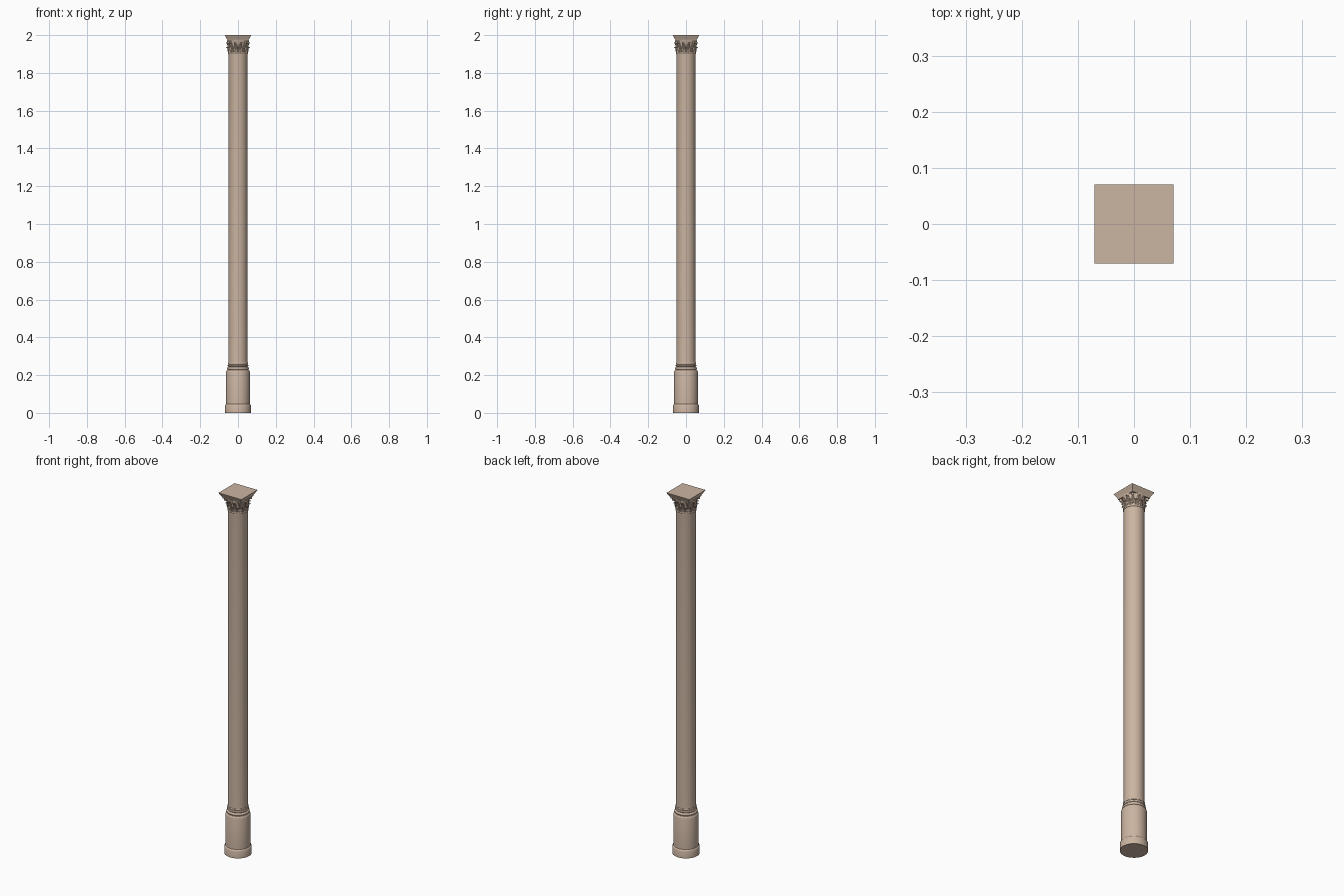
import bpy, bmesh, math

if "Cube" in bpy.data.objects:
    bpy.data.objects.remove(bpy.data.objects["Cube"])

stone = bpy.data.materials.new("stone")
stone.diffuse_color = (0.60, 0.46, 0.36, 1)
stone.use_nodes = True
stone.node_tree.nodes["Principled BSDF"].inputs["Base Color"].default_value = stone.diffuse_color


def finish(name, bm, angle=35):
    bmesh.ops.recalc_face_normals(bm, faces=bm.faces)
    me = bpy.data.meshes.new(name)
    bm.to_mesh(me)
    bm.free()
    ob = bpy.data.objects.new(name, me)
    bpy.context.collection.objects.link(ob)
    me.materials.append(stone)
    bpy.ops.object.select_all(action='DESELECT')
    ob.select_set(True)
    bpy.context.view_layer.objects.active = ob
    bpy.ops.object.shade_smooth_by_angle(angle=math.radians(angle))
    return ob


def stack(name, levels, sides, turn=0.0):
    """Rings of (radius, z) joined into a closed solid."""
    bm = bmesh.new()
    rings = []
    for r, z in levels:
        rings.append([bm.verts.new((r * math.cos(turn + 2 * math.pi * i / sides),
                                    r * math.sin(turn + 2 * math.pi * i / sides), z))
                      for i in range(sides)])
    for a, b in zip(rings, rings[1:]):
        for i in range(sides):
            j = (i + 1) % sides
            bm.faces.new((a[i], a[j], b[j], b[i]))
    bm.faces.new(rings[0])
    bm.faces.new(rings[-1])
    return finish(name, bm)


def torus_profile(r, z0, z1, bulge, n=6):
    """Half-round moulding between two heights."""
    return [(r + bulge * math.sin(math.pi * i / n),
             (z0 + z1) / 2 - (z1 - z0) / 2 * math.cos(math.pi * i / n))
            for i in range(n + 1)]


def leaf_row(name, count, path, width, offset):
    """Ring of lobed leaves following a (radius, z) path that curls outward."""
    bm = bmesh.new()
    n = len(path) - 1
    for k in range(count):
        a = 2 * math.pi * (k + offset) / count
        ca, sa = math.cos(a), math.sin(a)
        rows = []
        for i, (r, z) in enumerate(path):
            w = width * (1 - 0.65 * (i / n) ** 3) * (1.0 if i % 2 == 0 else 0.78)
            row = []
            for t, rise in ((-1, -0.006), (-1, -0.001), (-0.45, 0.0015), (0, 0.0),
                            (0.45, 0.0015), (1, -0.001), (1, -0.006)):
                x, y = r + rise, t * w
                row.append(bm.verts.new((x * ca - y * sa, x * sa + y * ca, z)))
            rows.append(row)
        for p, q in zip(rows, rows[1:]):
            for i in range(6):
                bm.faces.new((p[i], p[i + 1], q[i + 1], q[i]))
        bm.faces.new(rows[0])
        bm.faces.new(rows[-1])
    return finish(name, bm)


# Round pedestal with a wider foot and rounded shoulder
stack("pedestal", [(0.069, 0), (0.069, 0.038), (0.067, 0.043), (0.063, 0.046),
                   (0.063, 0.216), (0.061, 0.223), (0.057, 0.227), (0.050, 0.228)], 48)

# Stacked mouldings under the shaft
stack("base_mouldings", [(0.050, 0.226)] + torus_profile(0.053, 0.228, 0.242, 0.005)
      + [(0.0515, 0.243), (0.0515, 0.246)] + torus_profile(0.0515, 0.246, 0.255, 0.0035)
      + [(0.0515, 0.257)] + torus_profile(0.0515, 0.258, 0.266, 0.002) + [(0.05, 0.267)], 48)

# Plain shaft
stack("shaft", [(0.0515, 0.26), (0.0505, 0.30), (0.0505, 1.895), (0.0515, 1.903)], 48)

# Neck ring and flared bell of the capital
stack("neck_ring", [(0.048, 1.899)] + torus_profile(0.051, 1.900, 1.909, 0.003)
      + [(0.048, 1.910)], 48)
stack("capital_bell", [(0.050, 1.905), (0.050, 1.935), (0.053, 1.955),
                       (0.059, 1.967), (0.059, 1.972)], 48)

# Two staggered rows of leaves
leaf_row("lower_leaves", 12, [(0.052, 1.908), (0.053, 1.916), (0.054, 1.924), (0.056, 1.931),
                              (0.060, 1.936), (0.062, 1.933)], 0.0115, 0)
leaf_row("upper_leaves", 12, [(0.052, 1.920), (0.053, 1.930), (0.055, 1.942), (0.058, 1.953),
                              (0.063, 1.960), (0.065, 1.956)], 0.0105, 0.5)

# Small scrolls below each abacus corner
for k in range(4):
    a = math.pi / 4 + k * math.pi / 2
    bpy.ops.mesh.primitive_cylinder_add(
        vertices=16, radius=0.007, depth=0.012,
        location=(0.064 * math.cos(a), 0.064 * math.sin(a), 1.961),
        rotation=(math.pi / 2, 0, a))
    ob = bpy.context.object
    ob.name = f"corner_scroll_{k + 1}"
    ob.data.materials.append(stone)
    bpy.ops.object.shade_smooth_by_angle(angle=math.radians(35))

# Square flared abacus
d = math.sqrt(2)
stack("abacus", [(0.055 * d, 1.968), (0.056 * d, 1.974), (0.064 * d, 1.988),
                 (0.069 * d, 1.997), (0.07 * d, 2.0)], 4, math.pi / 4)
